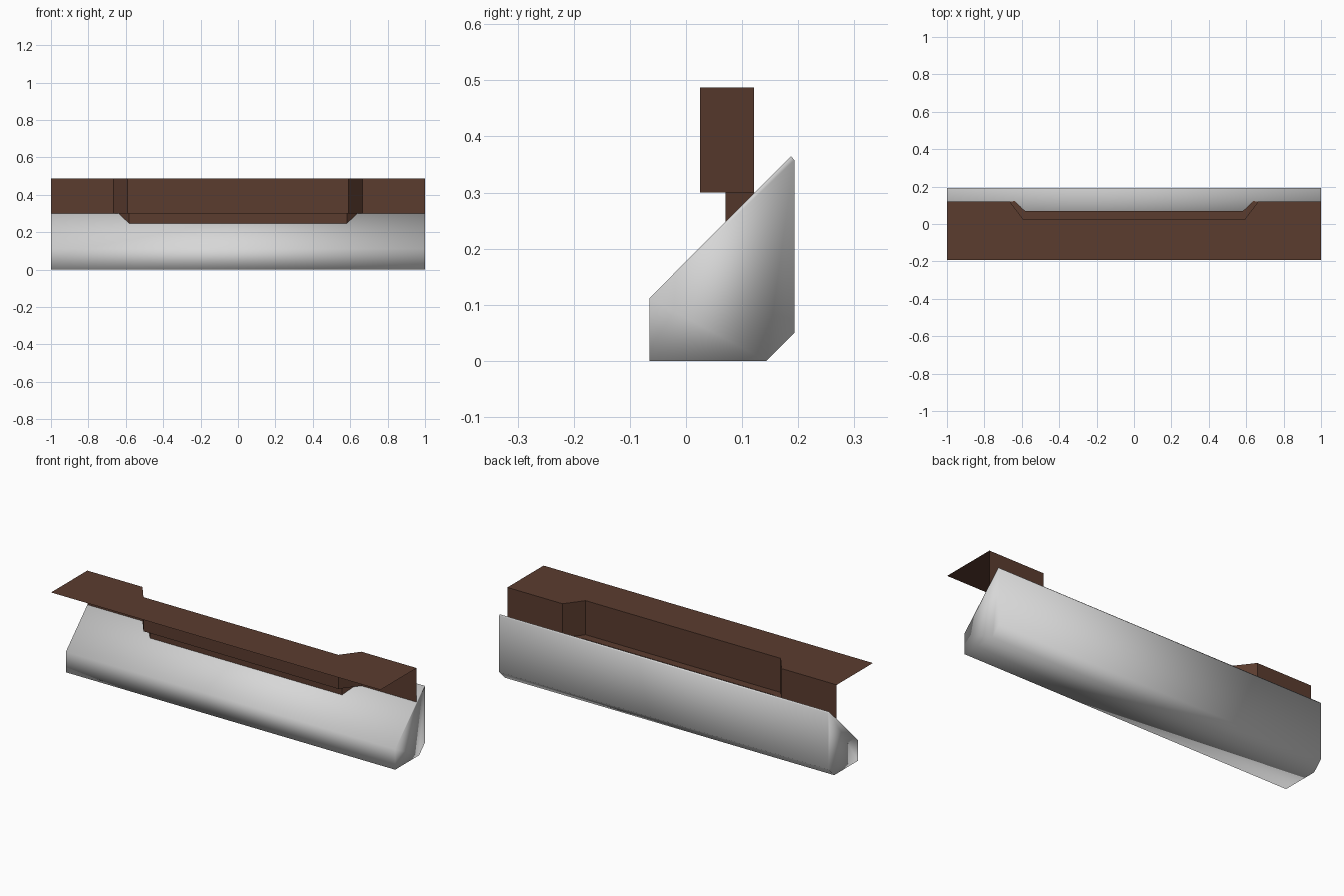
import bpy

if "Cube" in bpy.data.objects:
    bpy.data.objects.remove(bpy.data.objects["Cube"])

def material(name, rgb):
    m = bpy.data.materials.new(name)
    m.diffuse_color = (*rgb, 1)
    m.use_nodes = True
    m.node_tree.nodes["Principled BSDF"].inputs["Base Color"].default_value = m.diffuse_color
    return m

grey = material("pale_grey", (0.68, 0.68, 0.68))
brown = material("dark_brown", (0.105, 0.045, 0.028))

def make(name, verts, faces, mat, smooth=False):
    me = bpy.data.meshes.new(name)
    me.from_pydata(verts, [], faces)
    me.materials.append(mat)
    for p in me.polygons:
        p.use_smooth = smooth
    ob = bpy.data.objects.new(name, me)
    bpy.context.collection.objects.link(ob)
    return ob

def mirrored(half):
    """Complete a left-half path (x, y, z) with its mirror on the right."""
    return half + [(-x, y, z) for x, y, z in reversed(half)]

def strip(name, a, b, mat):
    """Open sheet between two paths with the same number of points."""
    n = len(a)
    faces = [(i, n + i, n + i + 1, i + 1) for i in range(n - 1)]
    return make(name, a + b, faces, mat)

# wedge-shaped body: section extruded along x, softly shaded all round
prof = [(-0.065, 0), (0.143, 0), (0.193, 0.05), (0.193, 0.358),
        (0.187, 0.365), (-0.065, 0.112)]
n = len(prof)
verts = [(x, y, z) for x in (1, -1) for y, z in prof]
faces = [(i, n + i, n + (i + 1) % n, (i + 1) % n) for i in range(n)]
faces += [tuple(range(n)), tuple(reversed(range(n, 2 * n)))]
make("wedge_body", verts, faces, grey, smooth=True)

# stepped outline of the upper wall, and the narrower lower recess
def upper(z):
    return mirrored([(-1, 0.121, z), (-0.665, 0.121, z), (-0.592, 0.025, z)])

def ledge_edge():
    return mirrored([(-0.637, 0.122, 0.3), (-0.583, 0.07, 0.3)])

# thin top sheet with notched back edge
top = upper(0.487)
strip("top_sheet", top, [(x, -0.193, z) for x, y, z in top], brown)

# upper wall hanging from the sheet
strip("upper_wall", upper(0.3), top, brown)

# ledge at the foot of the wall
strip("ledge", ledge_edge(), upper(0.3)[1:-1], brown)

# lower wall, its foot following the slope of the body
low = [(x, y, min(z, y + 0.176)) for x, y, z in ledge_edge()]
strip("lower_wall", low, ledge_edge(), brown)
